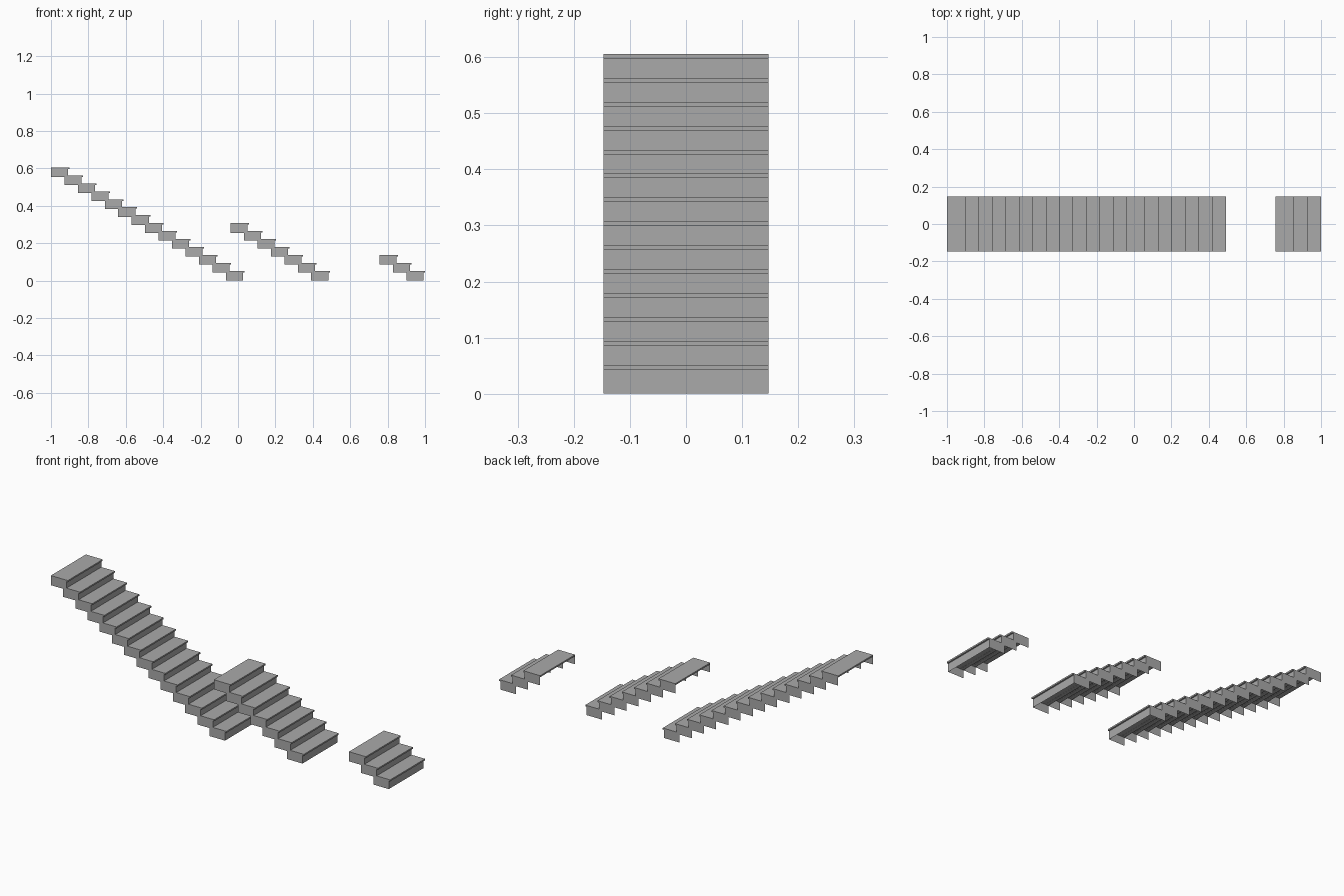
import bpy
import bmesh

cube = bpy.data.objects.get("Cube")
if cube:
    bpy.data.objects.remove(cube, do_unlink=True)

RUN, RISE = 0.0719, 0.0426          # spacing between steps
DEPTH, HEIGHT = 0.0995, 0.0513      # size of one step
SLAB, NOSING = 0.008, 0.008         # tread thickness and overhang
HALF = 0.147                        # half the stair width

stone = bpy.data.materials.new("stone grey")
stone.use_nodes = True
colour = (0.4, 0.4, 0.4, 1)
stone.diffuse_color = colour
stone.node_tree.nodes["Principled BSDF"].inputs["Base Color"].default_value = colour


def step_mesh():
    """One hollow step: solid tread, riser and two side panels, open below and behind."""
    bm = bmesh.new()

    # Tread slab with its nosing
    slab = bmesh.ops.create_cube(bm, size=1)["verts"]
    bmesh.ops.scale(bm, vec=(DEPTH, 2 * HALF, SLAB), verts=slab)
    bmesh.ops.translate(bm, vec=(DEPTH / 2, 0, HEIGHT - SLAB / 2), verts=slab)

    # Side panels and riser as one folded sheet
    front, top = DEPTH - NOSING, HEIGHT - SLAB
    path = [(0, -HALF), (front, -HALF), (front, HALF), (0, HALF)]
    low = [bm.verts.new((x, y, 0)) for x, y in path]
    high = [bm.verts.new((x, y, top)) for x, y in path]
    for i in range(len(path) - 1):
        bm.faces.new((low[i], low[i + 1], high[i + 1], high[i]))

    mesh = bpy.data.meshes.new("step")
    bm.to_mesh(mesh)
    bm.free()
    mesh.materials.append(stone)
    return mesh


def staircase(name, start, count):
    """Repeat the step downwards from the high end at start."""
    stair = bpy.data.objects.new(name, step_mesh())
    bpy.context.collection.objects.link(stair)
    stair.location = (start, 0, RISE * (count - 1))
    array = stair.modifiers.new("steps", 'ARRAY')
    array.count = count
    array.use_relative_offset = False
    array.use_constant_offset = True
    array.constant_offset_displace = (RUN, 0, -RISE)


staircase("long_stairs", -1, 14)
staircase("medium_stairs", -0.04, 7)
staircase("short_stairs", 1 - DEPTH - 2 * RUN, 3)
